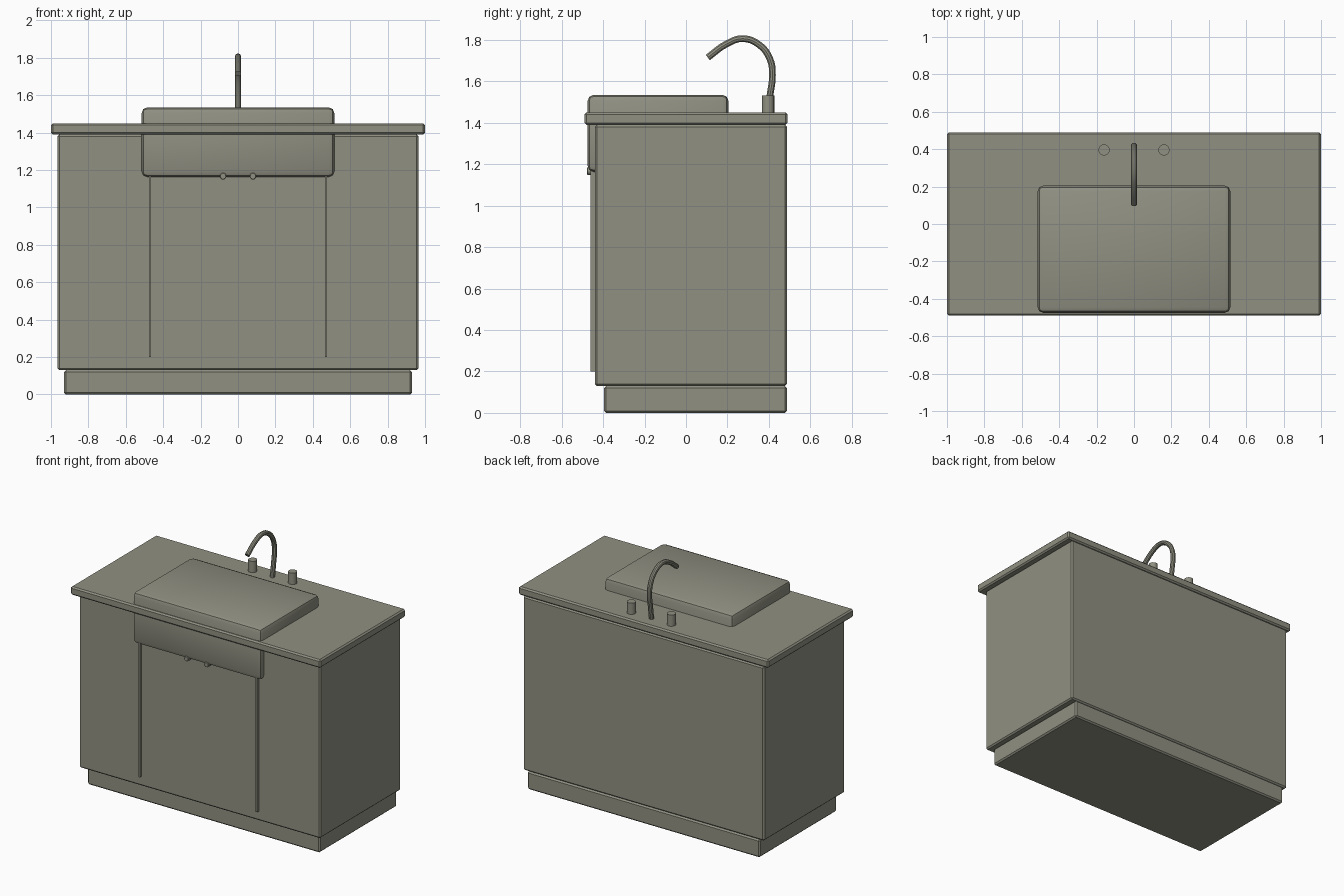
import bpy, math

if "Cube" in bpy.data.objects:
    bpy.data.objects.remove(bpy.data.objects["Cube"])

mat = bpy.data.materials.new("olive grey")
mat.diffuse_color = (0.28, 0.28, 0.225, 1)
mat.use_nodes = True
mat.node_tree.nodes["Principled BSDF"].inputs["Base Color"].default_value = mat.diffuse_color


def finish(obj, name, bevel=0.0, segments=1):
    obj.name = name
    obj.data.materials.append(mat)
    if bevel:
        mod = obj.modifiers.new("bevel", 'BEVEL')
        mod.width = bevel
        mod.segments = segments
        bpy.ops.object.modifier_apply(modifier=mod.name)
    bpy.ops.object.shade_smooth_by_angle(angle=math.radians(35))
    return obj


def box(name, lo, hi, bevel=0.0, segments=1):
    bpy.ops.mesh.primitive_cube_add(size=1, location=[(a + b) / 2 for a, b in zip(lo, hi)])
    obj = bpy.context.object
    obj.scale = [b - a for a, b in zip(lo, hi)]
    bpy.ops.object.transform_apply(location=False, rotation=False, scale=True)
    return finish(obj, name, bevel, segments)


def cylinder(name, loc, radius, depth, rot=(0, 0, 0), bevel=0.0):
    bpy.ops.mesh.primitive_cylinder_add(vertices=16, radius=radius, depth=depth,
                                        location=loc, rotation=rot)
    return finish(bpy.context.object, name, bevel)


# cabinet body
box("toe_kick", (-0.93, -0.395, 0), (0.93, 0.487, 0.13), 0.01)
box("cabinet", (-0.965, -0.44, 0.13), (0.965, 0.487, 1.39), 0.01)
box("countertop", (-1, -0.49, 1.39), (1, 0.49, 1.45), 0.01)

# apron-front sink block
box("sink", (-0.515, -0.475, 1.163), (0.515, 0.205, 1.535), 0.03, 2)

for side, s in (("left", -1), ("right", 1)):
    # door edge strips, knobs and tap handles
    box(side + "_door_strip", (s * 0.47 - 0.006, -0.46, 0.2), (s * 0.47 + 0.006, -0.43, 1.18))
    cylinder(side + "_door_knob", (s * 0.08, -0.455, 1.167), 0.018, 0.046,
             (math.pi / 2, 0, 0), 0.003)
    cylinder(side + "_tap_handle", (s * 0.16, 0.396, 1.49), 0.03, 0.083)

# curved faucet
path = [(0.393, 1.44), (0.405, 1.53), (0.417, 1.63), (0.405, 1.708),
        (0.355, 1.775), (0.275, 1.806), (0.195, 1.78), (0.105, 1.715)]
curve = bpy.data.curves.new("faucet", 'CURVE')
curve.dimensions = '3D'
curve.bevel_depth = 0.017
curve.bevel_resolution = 3
curve.resolution_u = 4
curve.use_fill_caps = True
spline = curve.splines.new('BEZIER')
spline.bezier_points.add(len(path) - 1)
for point, (y, z) in zip(spline.bezier_points, path):
    point.co = (0, y, z)
    point.handle_left_type = point.handle_right_type = 'AUTO'
faucet = bpy.data.objects.new("faucet", curve)
bpy.context.collection.objects.link(faucet)
bpy.ops.object.select_all(action='DESELECT')
faucet.select_set(True)
bpy.context.view_layer.objects.active = faucet
bpy.ops.object.convert(target='MESH')
finish(bpy.context.object, "faucet")
